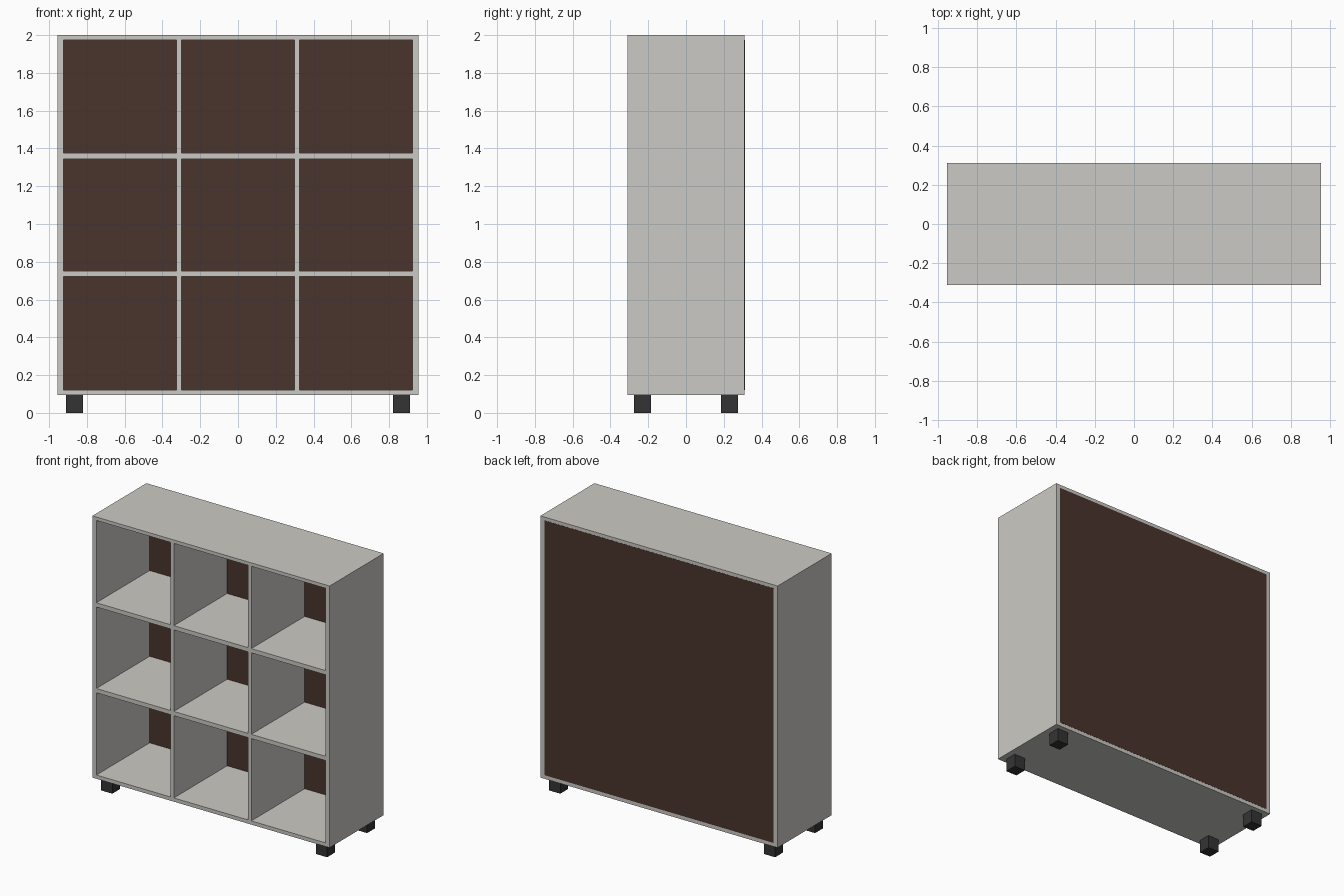
import bpy

if "Cube" in bpy.data.objects:
    bpy.data.objects.remove(bpy.data.objects["Cube"])

def material(name, rgb):
    m = bpy.data.materials.new(name)
    m.diffuse_color = (*rgb, 1.0)
    m.use_nodes = True
    m.node_tree.nodes["Principled BSDF"].inputs["Base Color"].default_value = m.diffuse_color
    return m

GREY = material("warm light grey", (0.60, 0.59, 0.555))
BROWN = material("dark brown", (0.068, 0.034, 0.025))
BLACK = material("charcoal", (0.034, 0.034, 0.034))

def box(name, mat, x0, x1, y0, y1, z0, z1):
    bpy.ops.mesh.primitive_cube_add(size=1, location=((x0 + x1) / 2, (y0 + y1) / 2, (z0 + z1) / 2))
    ob = bpy.context.object
    ob.name = name
    ob.scale = (x1 - x0, y1 - y0, z1 - z0)
    bpy.ops.object.transform_apply(location=False, rotation=False, scale=True)
    ob.data.materials.append(mat)
    return ob

W, D = 0.955, 0.311            # half width, half depth
Z0, Z1 = 0.095, 2.0            # carcass bottom and top
IX = 0.923                     # inner half width
IZ0, IZ1 = 0.122, 1.975        # inner bottom and top
BACK = 0.302                   # front of the back panel

# Outer carcass
box("top_board", GREY, -W, W, -D, D, IZ1, Z1)
box("bottom_board", GREY, -W, W, -D, D, Z0, IZ0)
for s, side in ((-1, "left"), (1, "right")):
    xs = sorted((s * IX, s * W))
    box(side + "_side", GREY, *xs, -D, D, IZ0, IZ1)

# Shelves, with upright dividers fitted between them
shelves = [(0.721 + 0.0, 0.752), (1.345, 1.376)]
for i, (a, b) in enumerate(shelves):
    box(f"shelf_{i + 1}", GREY, -IX, IX, -D, BACK, a, b)
bays = [(IZ0, shelves[0][0]), (shelves[0][1], shelves[1][0]), (shelves[1][1], IZ1)]
for s, side in ((-1, "left"), (1, "right")):
    xs = sorted((s * 0.299, s * 0.325))
    for i, (a, b) in enumerate(bays):
        box(f"{side}_divider_{i + 1}", GREY, *xs, -D, BACK, a, b)

# Back panel
box("back_panel", BROWN, -IX, IX, BACK, D + 0.001, IZ0, IZ1)

# Feet
for sx, nx in ((-1, "left"), (1, "right")):
    for sy, ny in ((-1, "front"), (1, "back")):
        x, y, h = sx * 0.865, sy * 0.23, 0.045
        box(f"{ny}_{nx}_foot", BLACK, x - h, x + h, y - h, y + h, 0, Z0)
